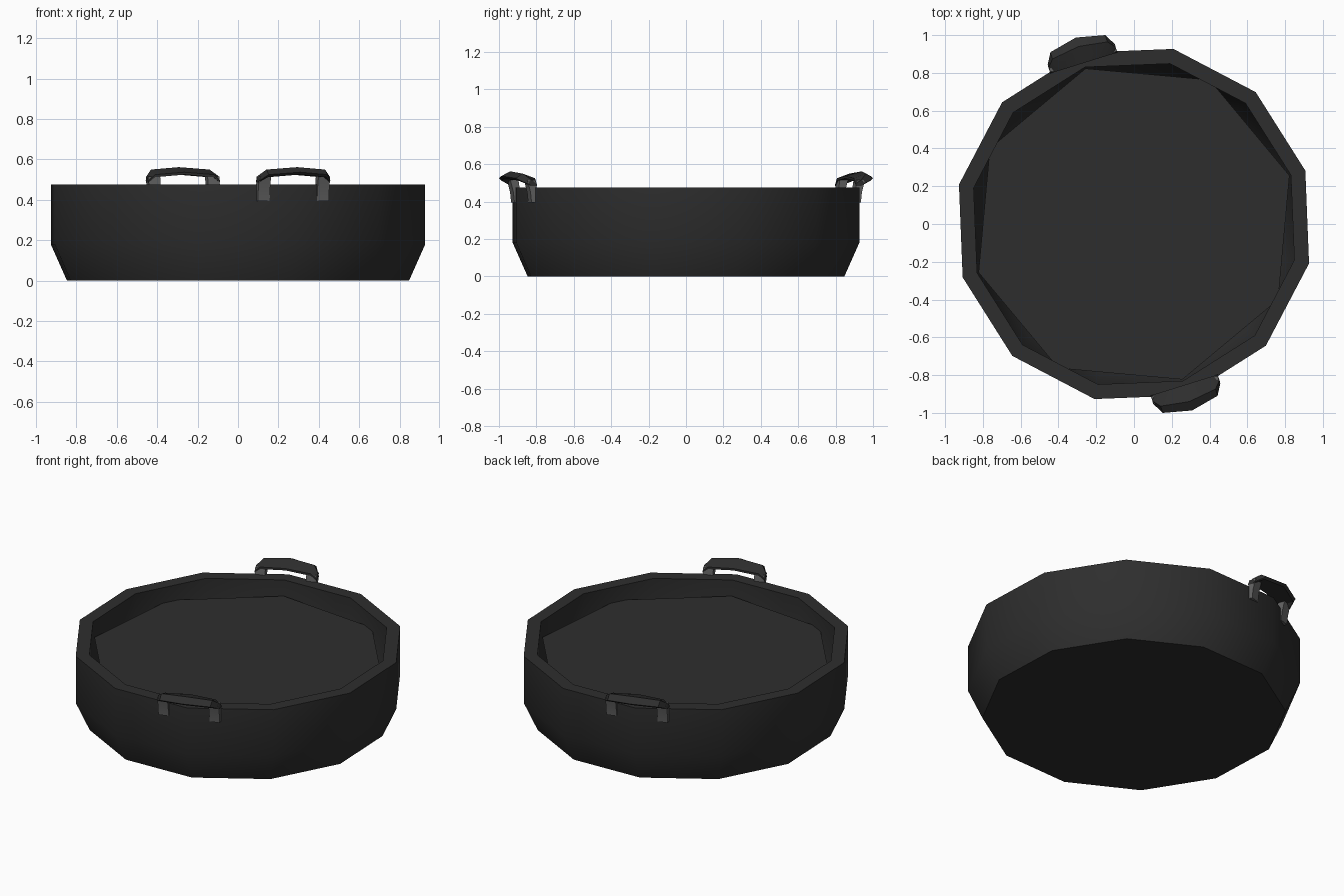
import bpy, bmesh, math
from mathutils import Matrix

if "Cube" in bpy.data.objects:
    bpy.data.objects.remove(bpy.data.objects["Cube"])

TURN = math.radians(17.3)   # whole pot is turned about z


def material(name, v):
    m = bpy.data.materials.new(name)
    m.diffuse_color = (v, v, v, 1)
    m.use_nodes = True
    m.node_tree.nodes["Principled BSDF"].inputs["Base Color"].default_value = m.diffuse_color
    return m


iron = material("black iron", 0.027)
steel = material("grey steel", 0.12)


def finish(name, bm, mat, smooth=40):
    bmesh.ops.recalc_face_normals(bm, faces=bm.faces)
    me = bpy.data.meshes.new(name)
    bm.to_mesh(me)
    bm.free()
    me.materials.append(mat)
    ob = bpy.data.objects.new(name, me)
    bpy.context.collection.objects.link(ob)
    bpy.ops.object.select_all(action='DESELECT')
    ob.select_set(True)
    bpy.context.view_layer.objects.active = ob
    bpy.ops.object.shade_smooth_by_angle(angle=math.radians(smooth))
    return ob


def loft(bm, rings, mat=Matrix()):
    """Skin closed rings of points and cap both ends."""
    rows = [[bm.verts.new(mat @ Matrix.Translation(p).to_translation()) for p in r] for r in rings]
    n = len(rows[0])
    for a, b in zip(rows, rows[1:]):
        for i in range(n):
            j = (i + 1) % n
            bm.faces.new((a[i], a[j], b[j], b[i]))
    bm.faces.new(rows[0])
    bm.faces.new(rows[-1])


def ring(r, z, n):
    return [(r * math.cos(TURN + 2 * math.pi * i / n),
             r * math.sin(TURN + 2 * math.pi * i / n), z) for i in range(n)]


# twelve-sided pot: outside, rim, inside
bm = bmesh.new()
profile = [(0.868, 0), (0.95, 0.18), (0.95, 0.475),
           (0.87, 0.475), (0.87, 0.19), (0.80, 0.03)]
loft(bm, [ring(r, z, 12) for r, z in profile])
finish("pot_body", bm, iron)

# eight-sided surface of the contents
bm = bmesh.new()
bm.faces.new([bm.verts.new(p) for p in ring(0.862, 0.377, 8)])
finish("contents_surface", bm, iron)


# handle cross-section at t along the grip: inner edge, crest, outer edge, underside
def section(t, r_out, top, bottom):
    r_in = 0.893
    crest = r_in + (r_out - r_in) * 0.65
    return [(t, r_in, top - 0.025), (t, crest, top), (t, r_out, top - 0.025),
            (t, r_out - 0.015, bottom), (t, r_in, bottom)]


# two handles on opposite corners (local x along grip, local y outwards)
for label, half in (("back", 0), ("front", math.pi)):
    frame = Matrix.Rotation(TURN + half, 4, 'Z')
    bm = bmesh.new()
    spans = [(0.186, 0.94, 0.518, 0.485), (0.152, 1.0, 0.55, 0.512), (0.0, 1.034, 0.562, 0.525)]
    rings = [section(-t, *s) for t, *s in spans]
    rings += [section(t, *s) for t, *s in reversed(spans[:2])]
    loft(bm, rings, frame)
    finish(label + "_handle_grip", bm, iron, 30)

    # curved legs flaring out from the wall to the grip
    for side in (-1, 1):
        bm = bmesh.new()
        a, b = side * 0.123, side * 0.184
        legs = []
        for r0, r1, z in ((0.885, 0.922, 0.395), (0.89, 0.928, 0.45), (0.90, 0.945, 0.515)):
            legs.append([(a, r0, z), (b, r0, z), (b, r1, z), (a, r1, z)])
        loft(bm, legs, frame)
        finish(f"{label}_handle_leg_{'left' if side < 0 else 'right'}", bm, steel)
